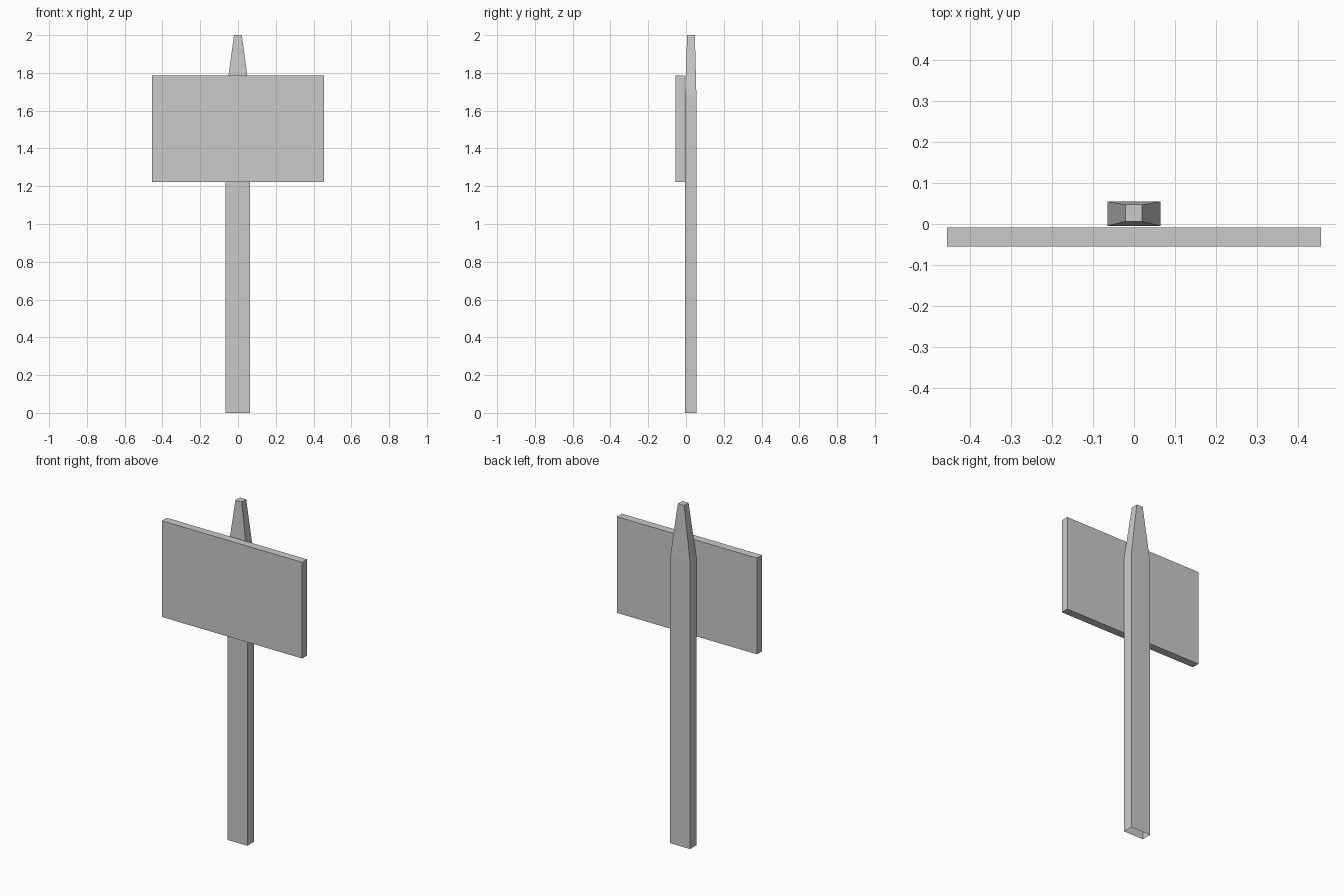
import bpy, bmesh

if "Cube" in bpy.data.objects:
    bpy.data.objects.remove(bpy.data.objects["Cube"])


def tapered_column(name, sections, open_bottom=False):
    """Stack rectangular sections (x0, x1, y0, y1, z) into one flat-shaded solid."""
    bm = bmesh.new()
    rings = [[bm.verts.new(p) for p in ((x0, y0, z), (x1, y0, z), (x1, y1, z), (x0, y1, z))]
             for x0, x1, y0, y1, z in sections]
    for low, high in zip(rings, rings[1:]):
        for i in range(4):
            j = (i + 1) % 4
            bm.faces.new((low[i], low[j], high[j], high[i]))
    bm.faces.new(rings[-1])
    if not open_bottom:
        bm.faces.new(rings[0][::-1])
    mesh = bpy.data.meshes.new(name)
    bm.to_mesh(mesh)
    bm.free()
    obj = bpy.data.objects.new(name, mesh)
    bpy.context.collection.objects.link(obj)
    return obj


# Post: straight stake with a blunt tapered tip, open underneath
tapered_column("post", [
    (-0.065, 0.064, -0.005, 0.055, 0.0),
    (-0.065, 0.064, -0.005, 0.055, 1.68),
    (-0.021, 0.020, 0.006, 0.047, 2.0),
], open_bottom=True)

# Sign board: plain panel just in front of the post
tapered_column("sign_board", [
    (-0.455, 0.455, -0.055, -0.009, 1.222),
    (-0.455, 0.455, -0.055, -0.009, 1.786),
])
